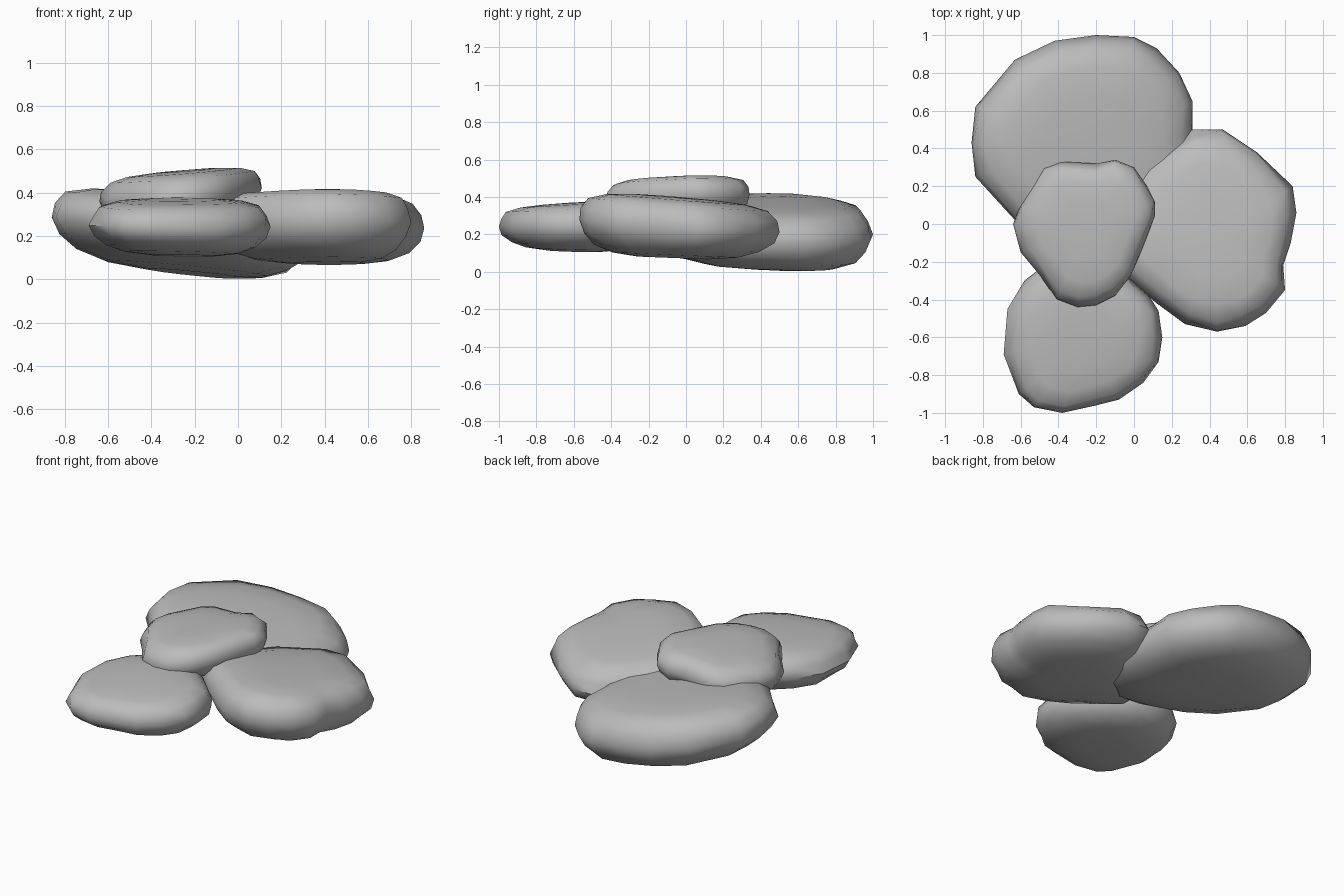
import bpy
import bmesh
import random
from mathutils import Vector

random.seed(4)
cube = bpy.data.objects.get("Cube")
if cube:
    bpy.data.objects.remove(cube, do_unlink=True)

stone_grey = bpy.data.materials.new("stone grey")
stone_grey.use_nodes = True
grey = (0.5, 0.5, 0.5, 1)
stone_grey.diffuse_color = grey
stone_grey.node_tree.nodes["Principled BSDF"].inputs["Base Color"].default_value = grey

# Side profile of a pebble: (outline scale, height from -1 bottom to 1 top)
PROFILE = [(0.35, -1), (0.62, -0.9), (0.83, -0.68), (0.95, -0.35), (1, 0.05),
           (0.97, 0.42), (0.89, 0.74), (0.7, 0.91), (0.4, 0.98)]


def make_stone(name, outline, top, bottom):
    """Loft an outline through the profile between two sloping planes.
    Each plane is (height at the centre, slope along x, slope along y)."""
    points = [Vector(p) for p in outline]
    centre = sum(points, Vector((0, 0))) / len(points)

    def plane_height(plane, offset):
        return plane[0] + plane[1] * offset.x + plane[2] * offset.y

    bm = bmesh.new()

    def add_point(offset, level):
        low, high = plane_height(bottom, offset), plane_height(top, offset)
        z = low + (high - low) * (level + 1) / 2
        return bm.verts.new((centre.x + offset.x, centre.y + offset.y, max(z, 0)))

    # Rings of the pebble, slightly uneven away from the rim
    rings = []
    for scale, level in PROFILE:
        ring = []
        for p in points:
            wobble = 1 if scale == 1 else random.uniform(0.97, 1.02)
            ring.append(add_point((p - centre) * scale * wobble, level))
        rings.append(ring)

    count = len(points)
    for lower, upper in zip(rings, rings[1:]):
        for i in range(count):
            j = (i + 1) % count
            bm.faces.new((lower[i], lower[j], upper[j], upper[i]))

    # Close both caps around a centre point
    for ring, level in ((rings[0], -1), (rings[-1], 1)):
        hub = add_point(Vector((0, 0)), level)
        for i in range(count):
            bm.faces.new((ring[i], ring[(i + 1) % count], hub))
    bmesh.ops.recalc_face_normals(bm, faces=bm.faces)

    mesh = bpy.data.meshes.new(name)
    bm.to_mesh(mesh)
    bm.free()
    mesh.materials.append(stone_grey)
    stone = bpy.data.objects.new(name, mesh)
    bpy.context.collection.objects.link(stone)
    bpy.ops.object.select_all(action="DESELECT")
    stone.select_set(True)
    bpy.context.view_layer.objects.active = stone
    bpy.ops.object.shade_smooth_by_angle(angle=0.9)


# Large stone at the back, tilted down to the left side and reaching under the rest
make_stone("back_stone", [
    (-0.86, 0.43), (-0.84, 0.62), (-0.63, 0.87), (-0.42, 0.97), (-0.2, 1),
    (0, 0.99), (0.12, 0.93), (0.24, 0.8), (0.31, 0.65), (0.31, 0.48),
    (0.33, 0.25), (0.27, 0), (0.1, -0.13), (-0.15, -0.15), (-0.42, -0.1),
    (-0.63, 0.02), (-0.84, 0.25)], (0.375, -0.13, 0.01), (0.025, -0.1, -0.05))

# Large stone at the side
make_stone("side_stone", [
    (0.31, 0.5), (0.47, 0.5), (0.65, 0.38), (0.84, 0.2), (0.86, 0.06),
    (0.83, -0.1), (0.79, -0.22), (0.8, -0.35), (0.7, -0.47), (0.59, -0.54),
    (0.44, -0.57), (0.27, -0.53), (0.12, -0.42), (-0.02, -0.3),
    (-0.15, -0.18), (-0.12, 0.08), (0.05, 0.32)],
    (0.405, -0.01, -0.08), (0.075, 0, -0.04))

# Smaller stone at the front
make_stone("front_stone", [
    (-0.69, -0.69), (-0.67, -0.45), (-0.58, -0.3), (-0.45, -0.2),
    (-0.25, -0.18), (-0.06, -0.26), (0.08, -0.38), (0.13, -0.46),
    (0.15, -0.6), (0.13, -0.73), (0.05, -0.84), (-0.08, -0.93),
    (-0.2, -0.96), (-0.38, -1), (-0.53, -0.97), (-0.61, -0.9)],
    (0.37, 0, 0.06), (0.11, -0.02, -0.03))

# Stone resting on top, tilted down to the right side
make_stone("top_stone", [
    (-0.64, 0), (-0.6, 0.1), (-0.48, 0.3), (-0.39, 0.33), (-0.2, 0.32),
    (-0.1, 0.34), (0, 0.3), (0.07, 0.2), (0.11, 0.12), (0.11, 0.04),
    (0.04, -0.14), (-0.02, -0.28), (-0.1, -0.38), (-0.2, -0.43),
    (-0.3, -0.44), (-0.41, -0.4), (-0.5, -0.27), (-0.6, -0.15)],
    (0.505, 0.08, 0.02), (0.265, 0.08, 0.03))
